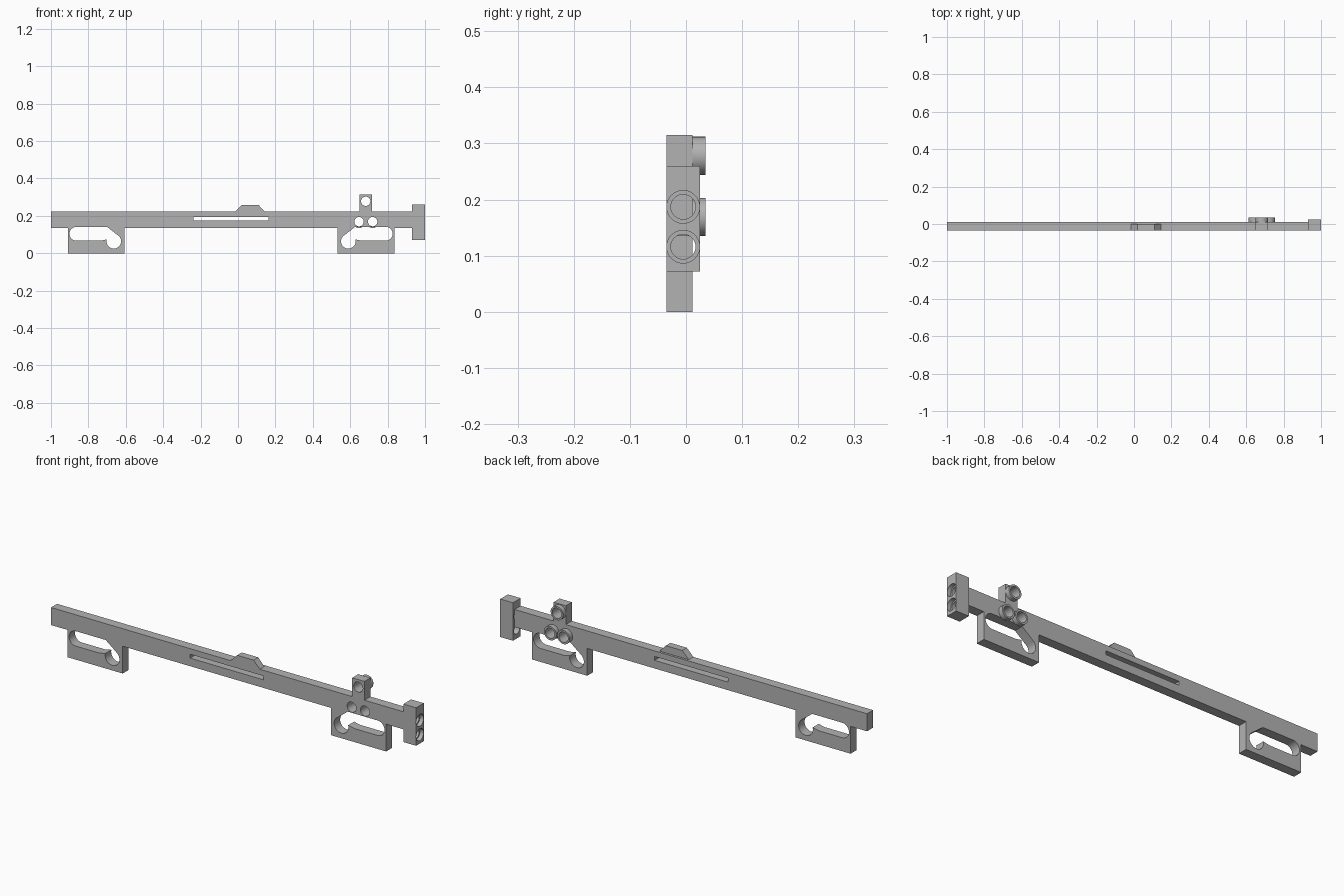
import bpy, bmesh, math
from mathutils import Matrix

old = bpy.data.objects.get("Cube")
if old:
    bpy.data.objects.remove(old, do_unlink=True)

grey = bpy.data.materials.new("plain_grey")
grey.use_nodes = True
COLOUR = (0.45, 0.45, 0.45, 1)
grey.diffuse_color = COLOUR
grey.node_tree.nodes["Principled BSDF"].inputs["Base Color"].default_value = COLOUR

FRONT, BACK = -0.035, 0.012
MIRROR = -0.074          # second bracket: x -> MIRROR - x


def make(name, bm):
    bmesh.ops.recalc_face_normals(bm, faces=bm.faces)
    mesh = bpy.data.meshes.new(name)
    bm.to_mesh(mesh)
    bm.free()
    mesh.materials.append(grey)
    ob = bpy.data.objects.new(name, mesh)
    bpy.context.collection.objects.link(ob)
    return ob


def plate(name, outline, y0=FRONT, y1=BACK):
    """Extrude an x-z outline along y."""
    bm = bmesh.new()
    face = bm.faces.new([bm.verts.new((x, y0, z)) for x, z in outline])
    new = bmesh.ops.extrude_face_region(bm, geom=[face])["geom"]
    verts = [v for v in new if isinstance(v, bmesh.types.BMVert)]
    bmesh.ops.translate(bm, verts=verts, vec=(0, y1 - y0, 0))
    return make(name, bm)


def rod(name, radius, centre, length, axis):
    bm = bmesh.new()
    turn = Matrix.Rotation(math.pi / 2, 4, "X" if axis == "Y" else "Y")
    bmesh.ops.create_cone(bm, cap_ends=True, segments=48, radius1=radius, radius2=radius,
                          depth=length, matrix=Matrix.Translation(centre) @ turn)
    return make(name, bm)


def arc(cx, cz, r, start, end, steps=14):
    angles = [math.radians(start + (end - start) * i / steps) for i in range(steps + 1)]
    return [(cx + r * math.cos(a), cz + r * math.sin(a)) for a in angles]


def box(x0, x1, z0, z1):
    return [(x0, z0), (x1, z0), (x1, z1), (x0, z1)]


def boolean(ob, tool, operation="DIFFERENCE"):
    mod = ob.modifiers.new(operation.lower(), "BOOLEAN")
    mod.operation, mod.solver, mod.object = operation, "EXACT", tool
    bpy.context.view_layer.objects.active = ob
    bpy.ops.object.modifier_apply(modifier=mod.name)
    bpy.data.objects.remove(tool, do_unlink=True)


# Rail with two hanging brackets and the sight post, as one outline
left, right = -0.91, -0.607
rail = plate("rail", [
    (-1, 0.135), (left, 0.135), (left, 0), (right, 0), (right, 0.135),
    (MIRROR - right, 0.135), (MIRROR - right, 0), (MIRROR - left, 0), (MIRROR - left, 0.135),
    (0.93, 0.135), (0.93, 0.222), (0.717, 0.222), (0.717, 0.315),
    (0.65, 0.315), (0.65, 0.222), (-1, 0.222)])

# Keyhole slots in the brackets, mirrored
slot = (arc(-0.864, 0.104, 0.037, 90, 270) + [(-0.735, 0.067)]
        + arc(-0.664, 0.064, 0.039, 165, 405, 24) + [(-0.70, 0.141)])
for outline in (slot, [(MIRROR - x, z) for x, z in slot]):
    boolean(rail, plate("slot_cutter", outline, -0.1, 0.1))

# Long slit through the rail
boolean(rail, plate("slit_cutter", box(-0.238, 0.163, 0.175, 0.194), -0.1, 0.1))

# Three collars on the back, each with a hole through the rail
for i, (x, z) in enumerate([(0.683, 0.278), (0.647, 0.169), (0.72, 0.169)]):
    boolean(rail, rod("hole_cutter", 0.025, (x, 0, z), 0.2, "Y"))
    collar = rod(f"collar_{i + 1}", 0.034, (x, (BACK + 0.035) / 2, z), 0.035 - BACK, "Y")
    boolean(collar, rod("hole_cutter", 0.025, (x, 0, z), 0.2, "Y"))

# Bevelled tab on top of the rail
plate("top_tab", [(-0.016, 0.222), (0.144, 0.222), (0.11, 0.258), (0.02, 0.258)], FRONT, 0.001)

# End block with two counterbored holes along x
block = plate("end_block", box(0.93, 1, 0.072, 0.26), FRONT, 0.025)
for z in (0.187, 0.116):
    boolean(block, rod("bore_cutter", 0.022, (0.95, -0.005, z), 0.2, "X"))
    boolean(block, rod("counterbore_cutter", 0.0292, (1, -0.005, z), 0.04, "X"))

# Round walls smooth, corners sharp
for ob in bpy.context.scene.objects:
    ob.select_set(ob.type == "MESH")
bpy.context.view_layer.objects.active = rail
bpy.ops.object.shade_smooth_by_angle(angle=math.radians(30))
